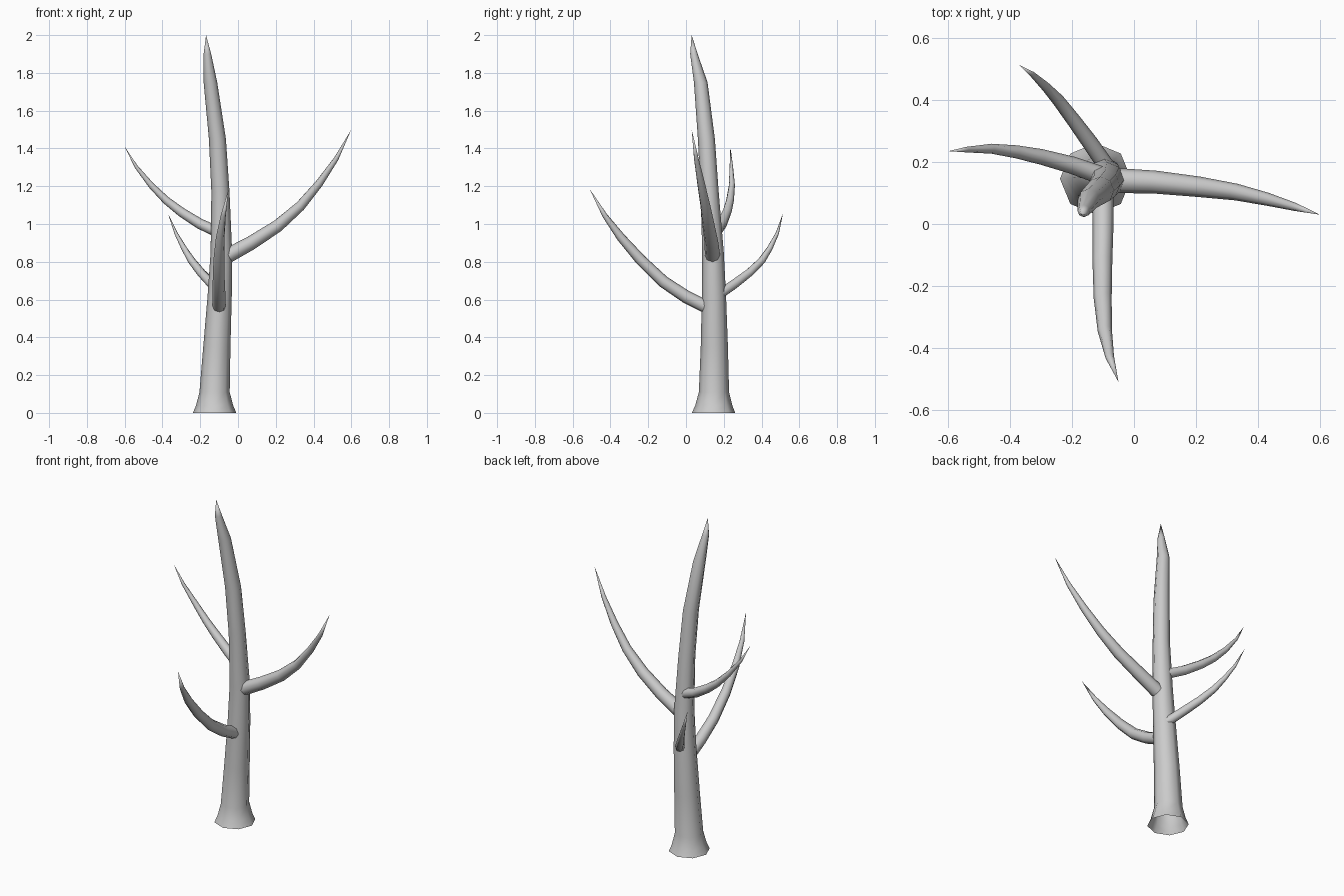
import bpy, bmesh, math
from mathutils import Vector


def limb(name, path, ref, upright=False, sides=8):
    """Tapered tube through (x, y, z, radius) points, open at the base, ending in a point."""
    bm = bmesh.new()
    pts = [Vector(p[:3]) for p in path]
    rings = []
    for i, p in enumerate(pts[:-1]):
        t = Vector((0, 0, 1)) if upright else (pts[i + 1] - pts[max(i - 1, 0)]).normalized()
        u = (ref - t * ref.dot(t)).normalized()
        v = t.cross(u)
        r = path[i][3]
        rings.append([bm.verts.new(p + r * (u * math.cos(a) + v * math.sin(a)))
                      for a in (2 * math.pi * k / sides for k in range(sides))])
    for a, b in zip(rings, rings[1:]):
        for k in range(sides):
            n = (k + 1) % sides
            bm.faces.new((a[k], a[n], b[n], b[k]))
    tip = bm.verts.new(pts[-1])
    for k in range(sides):
        bm.faces.new((rings[-1][k], rings[-1][(k + 1) % sides], tip))
    for f in bm.faces:
        f.smooth = True
    me = bpy.data.meshes.new(name)
    bm.to_mesh(me)
    bm.free()
    ob = bpy.data.objects.new(name, me)
    bpy.context.collection.objects.link(ob)
    return ob


X, Z = Vector((1, 0, 0)), Vector((0, 0, 1))

# Trunk with flared foot and bent tip
limb("trunk", [
    (-.124, .146, 0, .115), (-.124, .147, .04, .098), (-.124, .148, .11, .08),
    (-.112, .150, .35, .072), (-.097, .148, .62, .064), (-.088, .143, .85, .057),
    (-.093, .125, 1.17, .048), (-.109, .108, 1.45, .045), (-.146, .078, 1.75, .036),
    (-.162, .042, 1.9, .02), (-.169, .03, 2, 0)], X, upright=True)

# Four upward curving branches
limb("right_branch", [
    (-.05, .14, .835, .04), (.07, .135, .9, .037), (.21, .12, .99, .033),
    (.33, .103, 1.095, .027), (.43, .08, 1.215, .021), (.52, .055, 1.345, .013),
    (.6, .03, 1.5, 0)], Z)
limb("left_branch", [
    (-.1, .155, .955, .03), (-.2, .19, 1.0, .028), (-.3, .217, 1.063, .025),
    (-.38, .233, 1.125, .021), (-.46, .243, 1.205, .016), (-.54, .24, 1.305, .009),
    (-.6, .235, 1.41, 0)], Z)
limb("front_branch", [
    (-.1, .10, .565, .035), (-.1, 0, .615, .034), (-.102, -.12, .695, .032),
    (-.101, -.24, .81, .029), (-.094, -.345, .93, .023), (-.078, -.43, 1.045, .014),
    (-.05, -.51, 1.185, 0)], Z)
limb("back_branch", [
    (-.085, .18, .63, .027), (-.14, .26, .685, .026), (-.195, .335, .742, .023),
    (-.245, .4, .805, .02), (-.285, .443, .87, .015), (-.328, .483, .95, .009),
    (-.37, .513, 1.055, 0)], Z)
